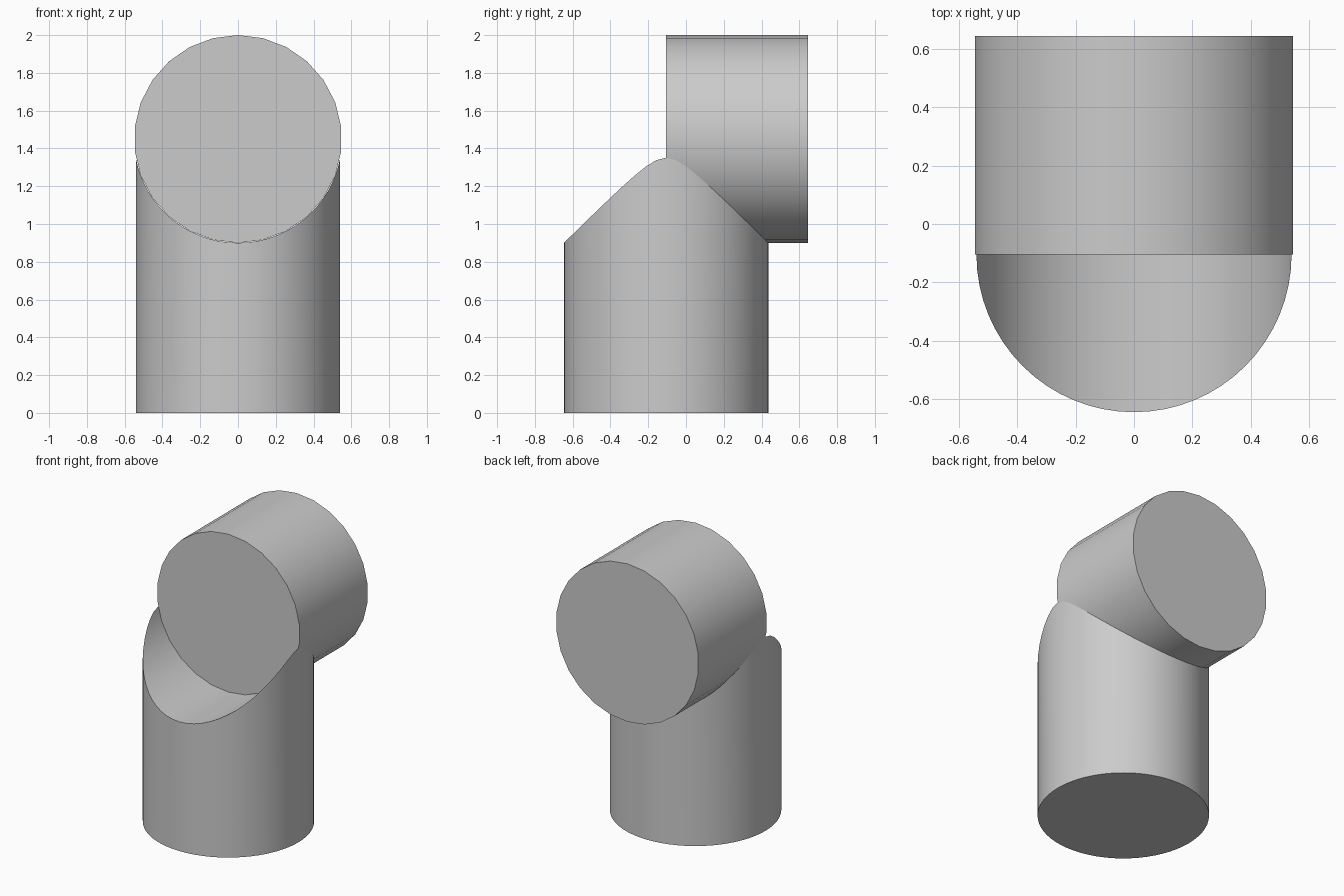
import bpy
import bmesh
from math import sin, cos, pi, sqrt, radians

cube = bpy.data.objects.get("Cube")
if cube:
    bpy.data.objects.remove(cube, do_unlink=True)

COLUMN_R = 0.541
DRUM_R = 0.55
AXIS_Y = -0.105      # column axis, also the drum's front cap
BACK_Y = 0.645
AXIS_Z = 1.45        # height of the drum axis

grey = bpy.data.materials.new("plain grey")
grey.use_nodes = True
colour = (0.6, 0.6, 0.6, 1)
grey.diffuse_color = colour
grey.node_tree.nodes["Principled BSDF"].inputs["Base Color"].default_value = colour


def finish(bm, name):
    bmesh.ops.recalc_face_normals(bm, faces=bm.faces)
    mesh = bpy.data.meshes.new(name)
    bm.to_mesh(mesh)
    bm.free()
    mesh.materials.append(grey)
    obj = bpy.data.objects.new(name, mesh)
    bpy.context.collection.objects.link(obj)
    bpy.ops.object.select_all(action='DESELECT')
    obj.select_set(True)
    bpy.context.view_layer.objects.active = obj
    bpy.ops.object.shade_smooth_by_angle(angle=radians(30))


def saddle(x):
    """Height of the drum's underside above a given x."""
    return AXIS_Z - sqrt(DRUM_R ** 2 - x ** 2)


# Upright column whose top is hollowed to cradle the drum
bm = bmesh.new()
sides = 64
half = sides // 2
bottom, top = [], []
for i in range(sides):
    a = 2 * pi * i / sides
    x, y = COLUMN_R * cos(a), AXIS_Y + COLUMN_R * sin(a)
    bottom.append(bm.verts.new((x, y, 0)))
    top.append(bm.verts.new((x, y, saddle(x))))
for i in range(sides):
    j = (i + 1) % sides
    bm.faces.new((bottom[i], bottom[j], top[j], top[i]))
bm.faces.new(bottom)
# Concave strips running front to back
for i in range(half):
    strip = [top[i], top[i + 1], top[sides - i - 1], top[-i]]
    bm.faces.new(list(dict.fromkeys(strip)))
finish(bm, "saddle_column")

# Horizontal drum resting in the saddle
bm = bmesh.new()
drum_sides = 26
rings = []
for y in (AXIS_Y, BACK_Y):
    angles = [pi / 2 + 2 * pi * i / drum_sides for i in range(drum_sides)]
    rings.append([bm.verts.new((DRUM_R * cos(a), y, AXIS_Z + DRUM_R * sin(a)))
                  for a in angles])
    bm.faces.new(rings[-1])
front, back = rings
for i in range(drum_sides):
    j = (i + 1) % drum_sides
    bm.faces.new((front[i], front[j], back[j], back[i]))
finish(bm, "horizontal_drum")
